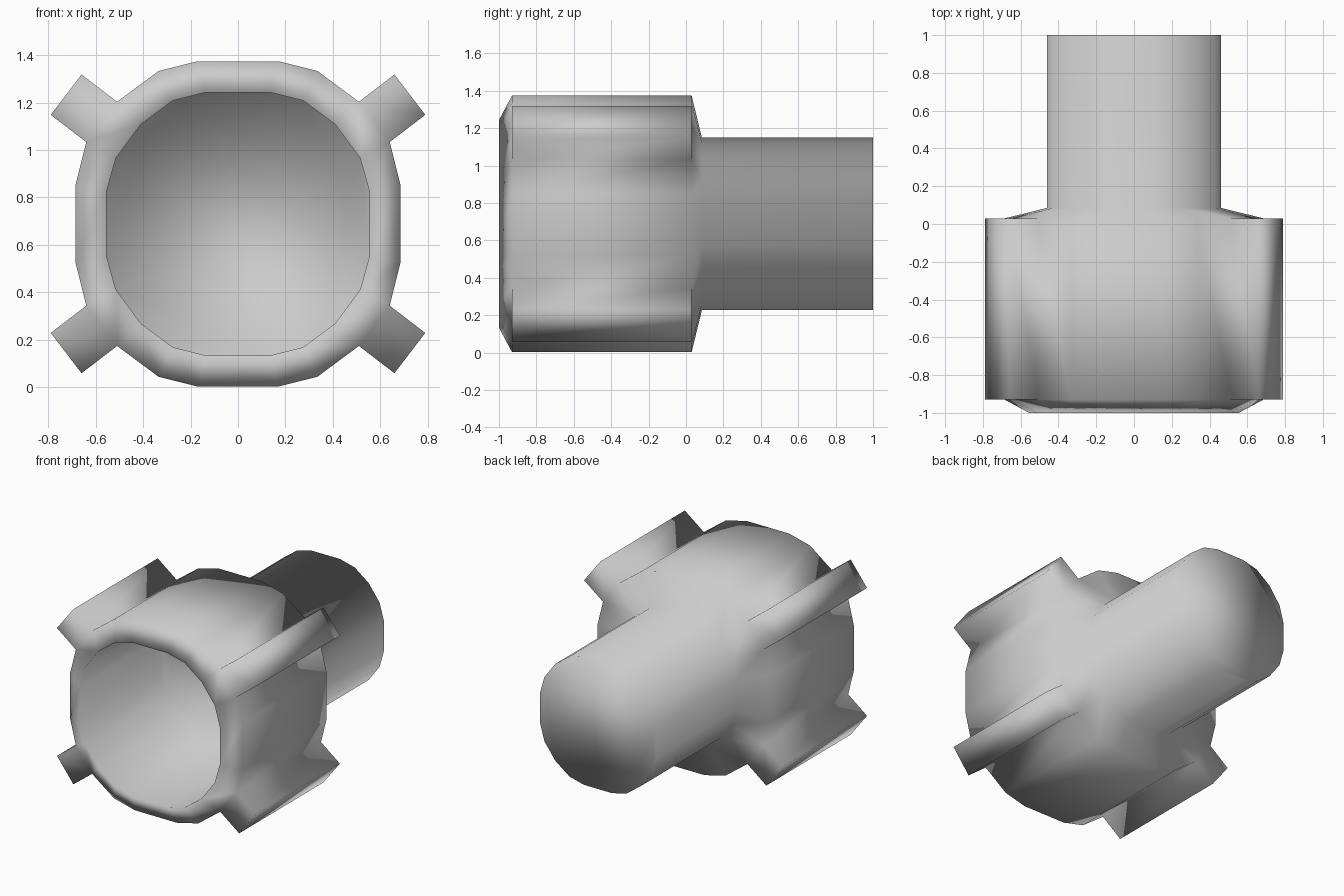
import bpy, bmesh
from mathutils import Vector

if "Cube" in bpy.data.objects:
    bpy.data.objects.remove(bpy.data.objects["Cube"])

CZ = 0.688  # height of the fitting's axis

# quarter cross-sections (x, z from axis), from the right side up to the top
OUTER = [(.685, .165), (.64, .345), (.51, .515), (.335, .645), (.17, .686)]
INNER = [(.555, .135), (.515, .278), (.41, .42), (.275, .52), (.135, .555)]
NECK = [(x * .83, z * .83) for x, z in INNER]


def full_ring(quarter):
    """Mirror a quarter section into a closed 20-sided loop."""
    top = quarter + [(-x, z) for x, z in reversed(quarter)]
    return top + [(-x, -z) for x, z in top]


bm = bmesh.new()


def add_ring(quarter, y):
    return [bm.verts.new((x, y, z + CZ)) for x, z in full_ring(quarter)]


def bridge(a, b):
    n = len(a)
    return [bm.faces.new((a[i], a[(i + 1) % n], b[(i + 1) % n], b[i])) for i in range(n)]


# socket floor, bore wall, bevelled lip, body, sloped shoulder, neck
floor = add_ring(INNER, -.08)
lip = add_ring(INNER, -1)
front = add_ring(OUTER, -.93)
back = add_ring(OUTER, .03)
shoulder = add_ring(NECK, .085)
end = add_ring(NECK, 1)

bm.faces.new(floor)
bridge(floor, lip)
bridge(lip, front)
body = bridge(front, back)
bridge(back, shoulder)
bridge(shoulder, end)
bm.faces.new(end)

# four diagonal wings pulled out of the body's corner faces
corners = []
for f in body:
    c = f.calc_center_median()
    if min(abs(c.x), abs(c.z - CZ)) > .425:
        corners.append(f)
wings = bmesh.ops.extrude_discrete_faces(bm, faces=corners)["faces"]
for f in wings:
    c = f.calc_center_median()
    step = Vector((.15 if c.x > 0 else -.15, 0, .115 if c.z > CZ else -.115))
    bmesh.ops.translate(bm, verts=f.verts, vec=step)

bmesh.ops.recalc_face_normals(bm, faces=bm.faces)
for f in bm.faces:
    f.smooth = True

mesh = bpy.data.meshes.new("winged_socket")
bm.to_mesh(mesh)
bm.free()
obj = bpy.data.objects.new("winged_socket", mesh)
bpy.context.collection.objects.link(obj)
